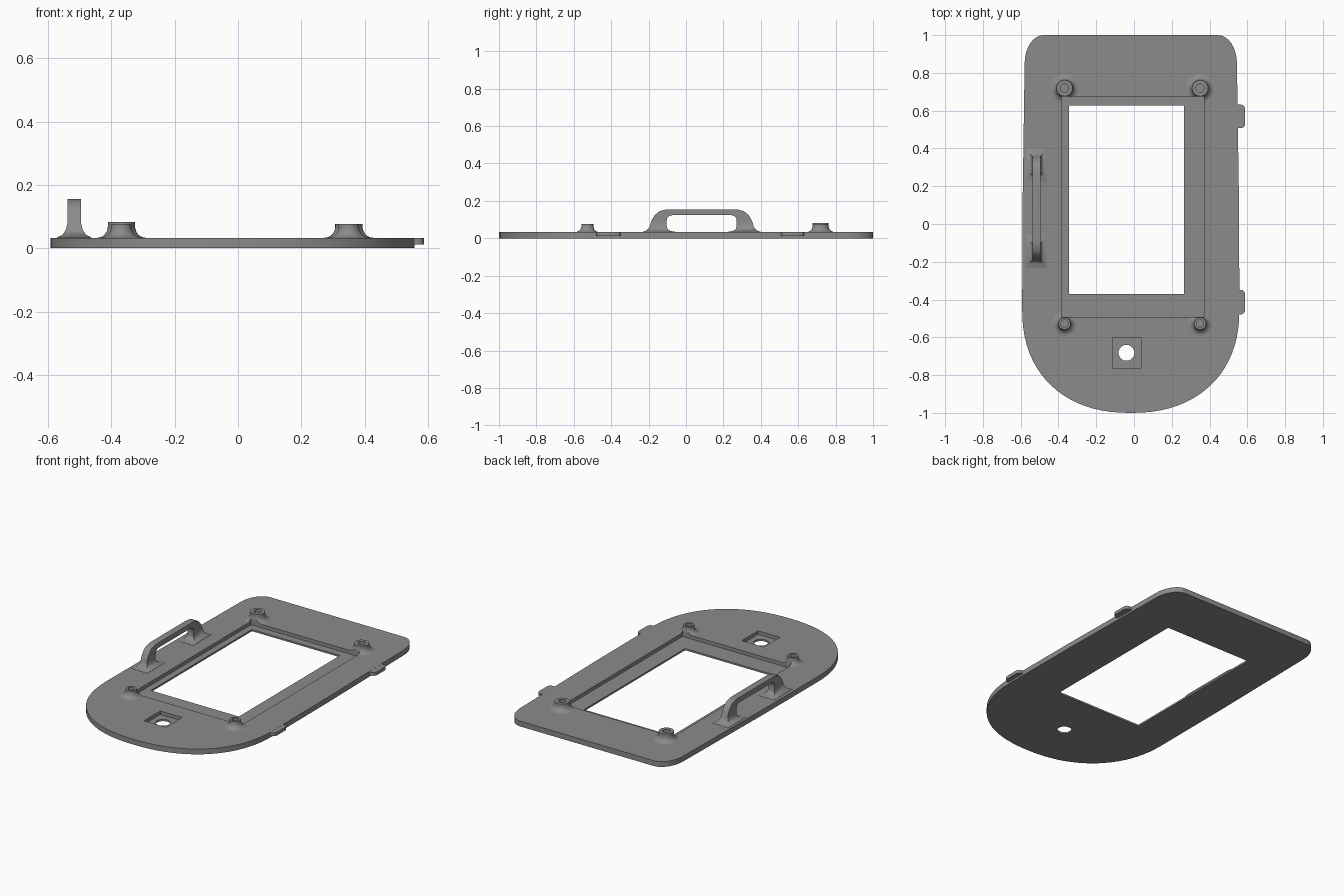
import bpy, bmesh, math

if "Cube" in bpy.data.objects:
    bpy.data.objects.remove(bpy.data.objects["Cube"])

CX = -0.017      # centre line of the plate
TOP = 0.033      # plate thickness
FLOOR = 0.011    # floor of the recesses

grey = bpy.data.materials.new("grey plastic")
grey.diffuse_color = (0.26, 0.26, 0.26, 1)
grey.use_nodes = True
grey.node_tree.nodes["Principled BSDF"].inputs["Base Color"].default_value = grey.diffuse_color


def make(name, bm):
    bmesh.ops.recalc_face_normals(bm, faces=bm.faces)
    me = bpy.data.meshes.new(name)
    bm.to_mesh(me)
    bm.free()
    ob = bpy.data.objects.new(name, me)
    bpy.context.collection.objects.link(ob)
    me.materials.append(grey)
    return ob


def prism(name, pts, z0, z1):
    bm = bmesh.new()
    f = bm.faces.new([bm.verts.new((x, y, z0)) for x, y in pts])
    r = bmesh.ops.extrude_face_region(bm, geom=[f])
    for v in r["geom"]:
        if isinstance(v, bmesh.types.BMVert):
            v.co.z = z1
    return make(name, bm)


def box(name, x0, x1, y0, y1, z0, z1):
    return prism(name, [(x0, y0), (x1, y0), (x1, y1), (x0, y1)], z0, z1)


def activate(ob):
    bpy.ops.object.select_all(action='DESELECT')
    ob.select_set(True)
    bpy.context.view_layer.objects.active = ob


def cut(ob, cutter):
    activate(ob)
    m = ob.modifiers.new("cut", 'BOOLEAN')
    m.operation = 'DIFFERENCE'
    m.solver = 'EXACT'
    m.object = cutter
    bpy.ops.object.modifier_apply(modifier=m.name)


def smooth(ob, deg=35):
    activate(ob)
    bpy.ops.object.shade_smooth_by_angle(angle=math.radians(deg))


# Plate: rounded top corners, nearly straight sides, rounded lower end
half = []
for i in range(9):
    a = math.pi / 2 * (1 - i / 8)
    half.append((0.462 + 0.1 * math.cos(a), 0.85 + 0.15 * math.sin(a)))
half.append((0.573, 0.1))
for i in range(21):
    a = math.pi / 2 * i / 20
    e = 2 / 2.25
    half.append((0.575 * max(math.cos(a), 0) ** e, -0.45 - 0.55 * math.sin(a) ** e))
half[-1] = (0, -1)
outline = [(CX + x, y) for x, y in half] + [(CX - x, y) for x, y in half[-2::-1]]
plate = prism("plate", outline, 0, TOP)

# Cutters: screen recess, screen window, button pocket and button hole
recess = box("recess_cutter", -0.383, 0.37, -0.493, 0.675, FLOOR, 0.3)
hole = [(-0.04 + 0.042 * math.cos(i * math.tau / 40),
         -0.682 + 0.042 * math.sin(i * math.tau / 40)) for i in range(40)]
cutters = [recess,
           box("window_cutter", -0.343, 0.265, -0.37, 0.627, -0.1, 0.1),
           box("pocket_cutter", -0.115, 0.036, -0.762, -0.602, FLOOR, 0.1),
           prism("hole_cutter", hole, -0.1, 0.1)]
for c in cutters:
    cut(plate, c)
smooth(plate)


# Screw bosses: lathed posts with flared foot and blind hole
def boss(name, x, y, r, rh, h, flare):
    prof = [(0, 0.022), (r + flare, 0.022)]
    fh = 0.036
    for i in range(8):
        a = math.pi / 2 * i / 7
        prof.append((r + flare * (1 - math.sin(a)), TOP + fh * (1 - math.cos(a))))
    prof += [(r, h), (rh, h), (rh, 0.04), (0, 0.04)]
    bm = bmesh.new()
    vs = [bm.verts.new((px, 0, pz)) for px, pz in prof]
    es = [bm.edges.new(p) for p in zip(vs, vs[1:])]
    bmesh.ops.spin(bm, geom=vs + es, axis=(0, 0, 1), cent=(0, 0, 0),
                   angle=math.tau, steps=36)
    bmesh.ops.remove_doubles(bm, verts=bm.verts, dist=1e-5)
    bmesh.ops.translate(bm, verts=bm.verts, vec=(x, y, 0))
    ob = make(name, bm)
    cut(ob, recess)
    smooth(ob)


boss("boss_back_left", -0.368, 0.719, 0.043, 0.022, 0.083, 0.034)
boss("boss_back_right", 0.35, 0.719, 0.043, 0.022, 0.077, 0.034)
boss("boss_front_left", -0.368, -0.527, 0.032, 0.019, 0.077, 0.034)
boss("boss_front_right", 0.35, -0.527, 0.032, 0.019, 0.077, 0.034)

for c in cutters:
    bpy.data.objects.remove(c)

# Handle: rings of (outer y, outer z, inner y, inner z, half width), mirrored
rings = [(0.318, 0.028, 0.135, 0.028, 0.056), (0.316, 0.034, 0.137, 0.034, 0.054),
         (0.294, 0.043, 0.166, 0.039, 0.037), (0.280, 0.058, 0.181, 0.048, 0.027),
         (0.274, 0.078, 0.187, 0.062, 0.0215), (0.267, 0.098, 0.187, 0.095, 0.0215),
         (0.250, 0.125, 0.184, 0.109, 0.0215), (0.226, 0.145, 0.175, 0.119, 0.0215),
         (0.195, 0.153, 0.163, 0.123, 0.0215), (0.170, 0.155, 0.150, 0.124, 0.0215)]
path = [(s * a, b, s * c, d, w) for s, seq in ((-1, rings), (1, rings[::-1]))
        for a, b, c, d, w in seq]
bm = bmesh.new()
hx, hy = -0.517, 0.084
loops = [[bm.verts.new((hx + sx * w, hy + y, z))
          for sx, y, z in ((-1, a, b), (1, a, b), (1, c, d), (-1, c, d))]
         for a, b, c, d, w in path]
for p, q in zip(loops, loops[1:]):
    for k in range(4):
        n = (k + 1) % 4
        bm.faces.new((p[k], p[n], q[n], q[k]))
bm.faces.new(loops[0])
bm.faces.new(loops[-1])
smooth(make("handle", bm), 40)

# Edge tabs with rounded outer corners
for name, y0, y1 in (("back_tab", 0.507, 0.632), ("front_tab", -0.479, -0.349)):
    pts = [(0.53, y0)]
    for yc, s in ((y0, -1), (y1, 1)):
        arc = [(0.565 + 0.023 * math.sin(t * math.pi / 8),
                yc - s * 0.023 * (1 - math.cos(t * math.pi / 8))) for t in range(5)]
        pts += arc if s < 0 else arc[::-1]
    pts.append((0.53, y1))
    smooth(prism(name, pts, 0.012, TOP - 0.0005))
